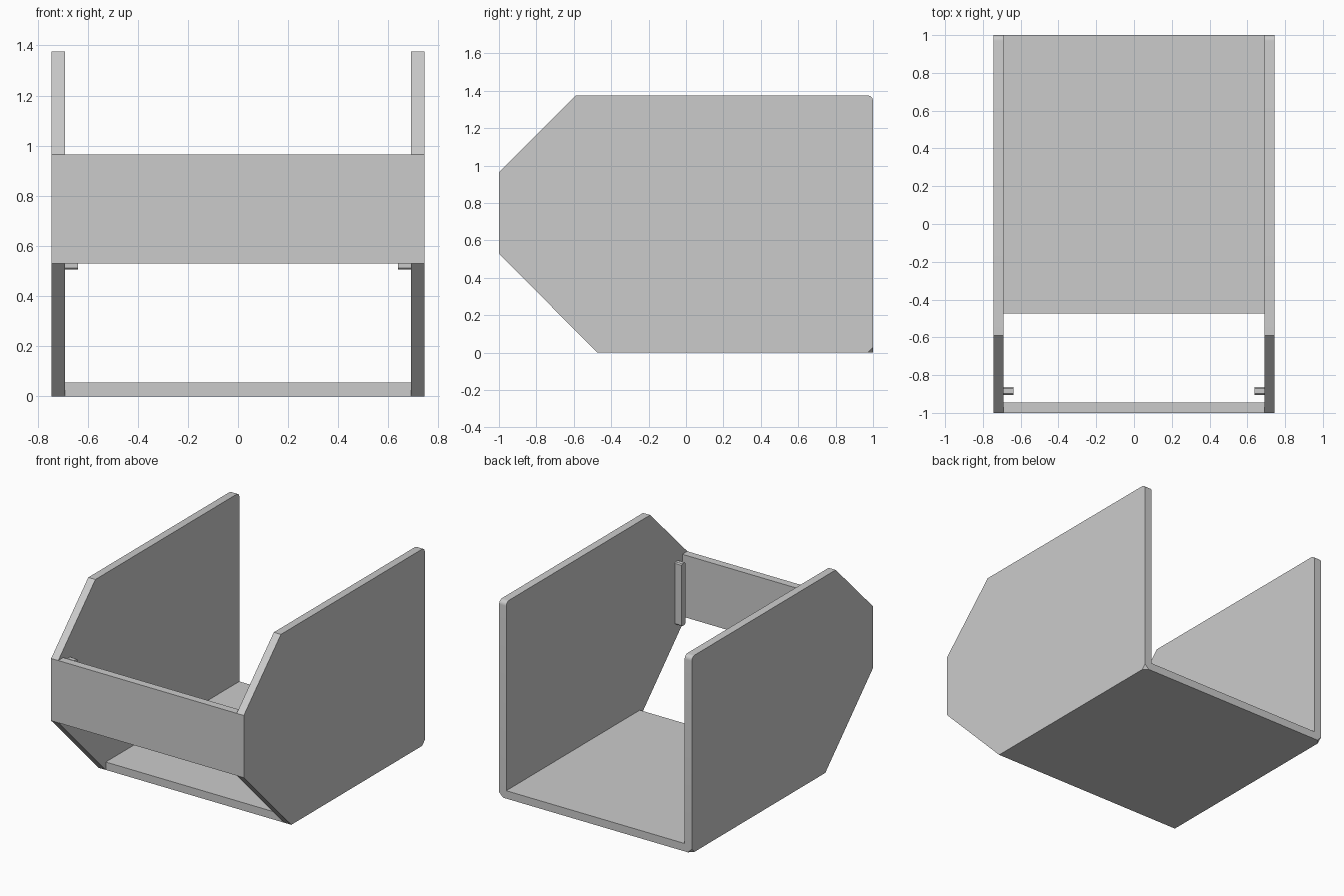
import bpy, bmesh, math
from mathutils import Vector

cube = bpy.data.objects.get("Cube")
if cube:
    bpy.data.objects.remove(cube, do_unlink=True)

# Overall dimensions
HALF, WALL = 0.745, 0.055
INNER = HALF - WALL
TOP, PANEL_LOW, PANEL_HIGH = 1.375, 0.53, 0.965
FLOOR_FRONT, SLOPE_TOP = -0.475, -0.59
ROUND, CHIP = 0.03, 0.03

grey = bpy.data.materials.new("plain grey")
grey.use_nodes = True
colour = (0.6, 0.6, 0.6, 1)
grey.diffuse_color = colour
grey.node_tree.nodes["Principled BSDF"].inputs["Base Color"].default_value = colour


def finish(name, bm):
    bmesh.ops.recalc_face_normals(bm, faces=bm.faces)
    mesh = bpy.data.meshes.new(name)
    bm.to_mesh(mesh)
    bm.free()
    mesh.materials.append(grey)
    obj = bpy.data.objects.new(name, mesh)
    bpy.context.collection.objects.link(obj)
    return obj


def box(name, low, high, bevel=0):
    bm = bmesh.new()
    bmesh.ops.create_cube(bm, size=1)
    low, high = Vector(low), Vector(high)
    bmesh.ops.scale(bm, vec=high - low, verts=bm.verts)
    bmesh.ops.translate(bm, vec=(low + high) / 2, verts=bm.verts)
    if bevel:
        # Ease the top and bottom edges that run across the part
        edges = [e for e in bm.edges
                 if abs(e.verts[0].co.x - e.verts[1].co.x) > 0.01]
        bmesh.ops.bevel(bm, geom=edges, offset=bevel, segments=1, affect='EDGES')
    return finish(name, bm)


def side_wall(name, side):
    # Side outline in y and z, with a rounded upper back corner
    outline = [(-1, PANEL_LOW), (FLOOR_FRONT, 0), (1, 0)]
    for i in range(7):
        a = math.pi / 2 * i / 6
        outline.append((1 - ROUND + ROUND * math.cos(a),
                        TOP - ROUND + ROUND * math.sin(a)))
    outline += [(SLOPE_TOP, TOP), (-1, PANEL_HIGH)]
    bm = bmesh.new()
    face = bm.faces.new([bm.verts.new((side * INNER, y, z)) for y, z in outline])
    geom = bmesh.ops.extrude_face_region(bm, geom=[face])["geom"]
    bmesh.ops.translate(bm, vec=(side * WALL, 0, 0),
                        verts=[v for v in geom if isinstance(v, bmesh.types.BMVert)])
    # Clip the lower back outer corner
    cut = bmesh.ops.bisect_plane(
        bm, geom=bm.verts[:] + bm.edges[:] + bm.faces[:],
        plane_co=(side * HALF, 1, CHIP), plane_no=(side, 1, -1), clear_outer=True)
    edges = [e for e in cut["geom_cut"] if isinstance(e, bmesh.types.BMEdge)]
    bmesh.ops.holes_fill(bm, edges=edges, sides=0)
    obj = finish(name, bm)
    bpy.ops.object.select_all(action='DESELECT')
    obj.select_set(True)
    bpy.context.view_layer.objects.active = obj
    bpy.ops.object.shade_smooth_by_angle(angle=math.radians(30))


# Walls and the small upright guide strips behind the front panel
for label, side in (("left", 1), ("right", -1)):
    side_wall(label + "_wall", side)
    xs = sorted((side * INNER, side * (INNER - 0.052)))
    box(label + "_guide_strip", (xs[0], -0.905, 0.505), (xs[1], -0.863, 0.94), 0.007)

# Floor and front panel
box("floor", (-INNER, FLOOR_FRONT, 0), (INNER, 1, WALL))
box("front_panel", (-INNER, -1, PANEL_LOW), (INNER, -1 + WALL, PANEL_HIGH))
